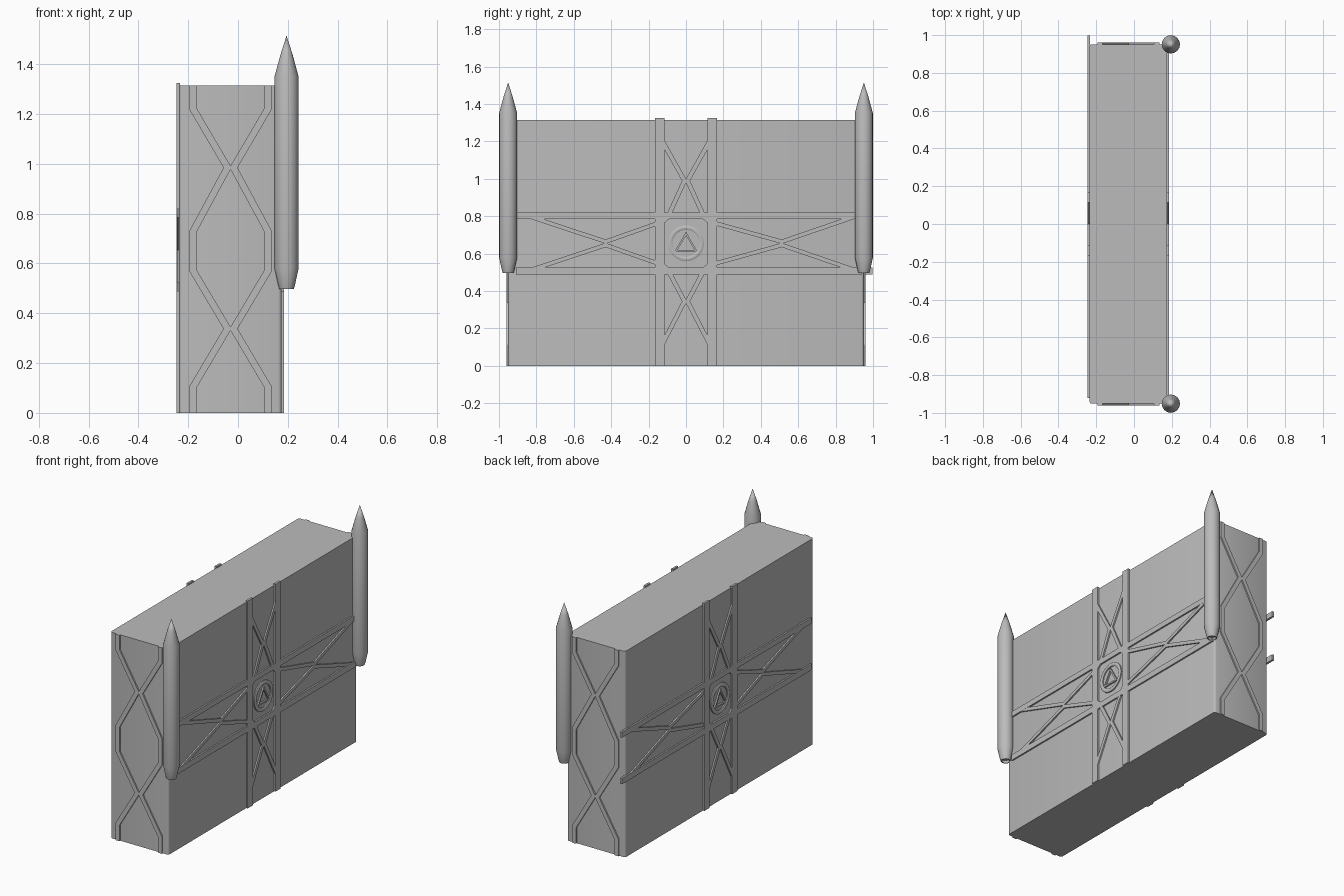
import bpy, bmesh, math
from mathutils import Vector, Matrix

if "Cube" in bpy.data.objects:
    bpy.data.objects.remove(bpy.data.objects["Cube"])

grey = bpy.data.materials.new("plain grey")
grey.diffuse_color = (0.5, 0.5, 0.5, 1)
grey.use_nodes = True
grey.node_tree.nodes["Principled BSDF"].inputs["Base Color"].default_value = grey.diffuse_color

XR, XL, YE, H = 0.175, -0.236, 0.951, 1.315   # hull faces
CZ = 0.655                                    # height of the hub


def finish(bm, name, smooth=False):
    bmesh.ops.recalc_face_normals(bm, faces=bm.faces)
    me = bpy.data.meshes.new(name)
    bm.to_mesh(me)
    bm.free()
    ob = bpy.data.objects.new(name, me)
    bpy.context.collection.objects.link(ob)
    me.materials.append(grey)
    if smooth:
        bpy.ops.object.select_all(action='DESELECT')
        ob.select_set(True)
        bpy.context.view_layer.objects.active = ob
        bpy.ops.object.shade_smooth_by_angle(angle=math.radians(35))
    return ob


def prism(bm, pts, place, depth):
    """Extrude a flat outline; place(u, v, d) gives the 3D position."""
    lo = [bm.verts.new(place(u, v, -0.004)) for u, v in pts]
    hi = [bm.verts.new(place(u, v, depth)) for u, v in pts]
    bm.faces.new(hi)
    bm.faces.new(lo[::-1])
    n = len(pts)
    for i in range(n):
        bm.faces.new((lo[i], lo[(i + 1) % n], hi[(i + 1) % n], hi[i]))


def strip(bm, path, width, place, depth):
    """Mitred flat bar along an open 2D path."""
    p = [Vector(q) for q in path]
    left, right = [], []
    for i, q in enumerate(p):
        dirs = []
        if i > 0:
            dirs.append((q - p[i - 1]).normalized())
        if i < len(p) - 1:
            dirs.append((p[i + 1] - q).normalized())
        norms = [Vector((-d.y, d.x)) for d in dirs]
        m = sum(norms, Vector((0, 0))).normalized()
        off = m * (width / 2 / m.dot(norms[0]))
        left.append(tuple(q + off))
        right.append(tuple(q - off))
    for i in range(len(p) - 1):
        prism(bm, [right[i], right[i + 1], left[i + 1], left[i]], place, depth)


def rect(bm, u0, u1, v0, v1, place, depth):
    prism(bm, [(u0, v0), (u1, v0), (u1, v1), (u0, v1)], place, depth)


def lathe(profile, name, matrix, sides, closed=False):
    bm = bmesh.new()
    vs = [bm.verts.new((r, 0, z)) for r, z in profile]
    pairs = list(zip(vs, vs[1:])) + ([(vs[-1], vs[0])] if closed else [])
    es = [bm.edges.new(e) for e in pairs]
    bmesh.ops.spin(bm, geom=vs + es, cent=(0, 0, 0), axis=(0, 0, 1),
                   angle=2 * math.pi, steps=sides, use_duplicate=False)
    bmesh.ops.remove_doubles(bm, verts=bm.verts, dist=1e-5)
    bm.transform(matrix)
    return finish(bm, name, True)


# Hull: slab with softened upright corners
bm = bmesh.new()
bmesh.ops.create_cube(bm, size=1, matrix=Matrix.Translation(((XR + XL) / 2, 0, H / 2))
                      @ Matrix.Diagonal((XR - XL, 2 * YE, H, 1)))
upright = [e for e in bm.edges if abs(e.verts[0].co.z - e.verts[1].co.z) > 0.5]
bmesh.ops.bevel(bm, geom=upright, offset=0.014, segments=3, profile=0.5, affect='EDGES')
finish(bm, "hull_slab", True)


# Cross-shaped truss and hub on both broad faces
for side, x0, name, y_from, y_to in ((1, XR, "right", -0.91, 0.94),
                                     (-1, XL, "left", -0.92, 0.997)):
    def place(u, v, d, x0=x0, side=side):
        return (x0 + side * d, u, v)

    # chords of the cross
    bm = bmesh.new()
    for s in (-1, 1):
        rect(bm, *sorted((s * 0.115, s * 0.166)), 0, 1.325, place, 0.010)
    for v0, v1 in ((0.488, 0.525), (0.785, 0.82)):
        rect(bm, y_from, y_to, v0, v1, place, 0.0098)
    finish(bm, name + "_truss_chords")

    # diagonal braces of the four arms
    bm = bmesh.new()
    for s in (-1, 1):
        strip(bm, [(s * 0.145, 1.235), (s * 0.008, 0.99), (s * 0.095, 0.80)], 0.024, place, 0.009)
        strip(bm, [(s * 0.145, 0.08), (s * 0.008, 0.345), (s * 0.095, 0.51)], 0.024, place, 0.009)
        for outer, mid, inner in ((-0.83, -0.43, -0.13), (0.90, 0.512, 0.13)):
            strip(bm, [(outer, CZ + s * 0.142), (mid, CZ + s * 0.009), (inner, CZ + s * 0.115)],
                  0.022, place, 0.009)
    # hub frame gussets
    for a in (-1, 1):
        for b in (-1, 1):
            prism(bm, [(a * 0.12, CZ + b * 0.135), (a * 0.12, CZ + b * 0.105),
                       (a * 0.085, CZ + b * 0.135)], place, 0.0095)
    finish(bm, name + "_truss_braces")

    # round hub: outer ring, disc and triangular wedge
    turn = Matrix.Translation((x0, 0, CZ)) @ Matrix.Rotation(side * math.pi / 2, 4, 'Y')
    lathe([(0.072, -0.003), (0.072, 0.007), (0.079, 0.011), (0.089, 0.011),
           (0.096, 0.007), (0.096, -0.003)], name + "_hub_ring", turn, 32, True)
    bm = bmesh.new()
    tri = [(-0.062, CZ - 0.045), (0.062, CZ - 0.045), (0, CZ + 0.062)]
    c = Vector((0, CZ - 0.009))
    tin = [tuple(c + (Vector(q) - c) * 0.72) for q in tri]
    for i in range(3):
        j = (i + 1) % 3
        prism(bm, [tri[i], tri[j], tin[j], tin[i]], place, 0.009)
    finish(bm, name + "_hub_wedge")


# Zigzag lattice on both narrow ends
for side, name in ((-1, "front"), (1, "back")):
    def place(u, v, d, side=side):
        return (u, side * (YE + d), v)
    bm = bmesh.new()
    for s in (-1, 1):
        path = [(0.15, -0.0), (0.15, 0.105), (0.012, 0.338), (0.15, 0.57), (0.15, 0.73),
                (0.012, 0.985), (0.15, 1.22), (0.15, H)]
        strip(bm, [(-0.03 + s * u, v) for u, v in path], 0.028, place, 0.009)
    finish(bm, name + "_end_lattice")


# Slim boosters at the two corners of the right face
for y, name in ((-YE, "front"), (YE, "back")):
    lathe([(0, 0.512), (0.02, 0.512), (0.024, 0.497), (0.029, 0.497), (0.033, 0.51),
           (0.0485, 0.58), (0.0485, 1.35), (0.024, 1.44), (0, 1.515)],
          name + "_booster", Matrix.Translation((0.195, y, 0)), 16)
